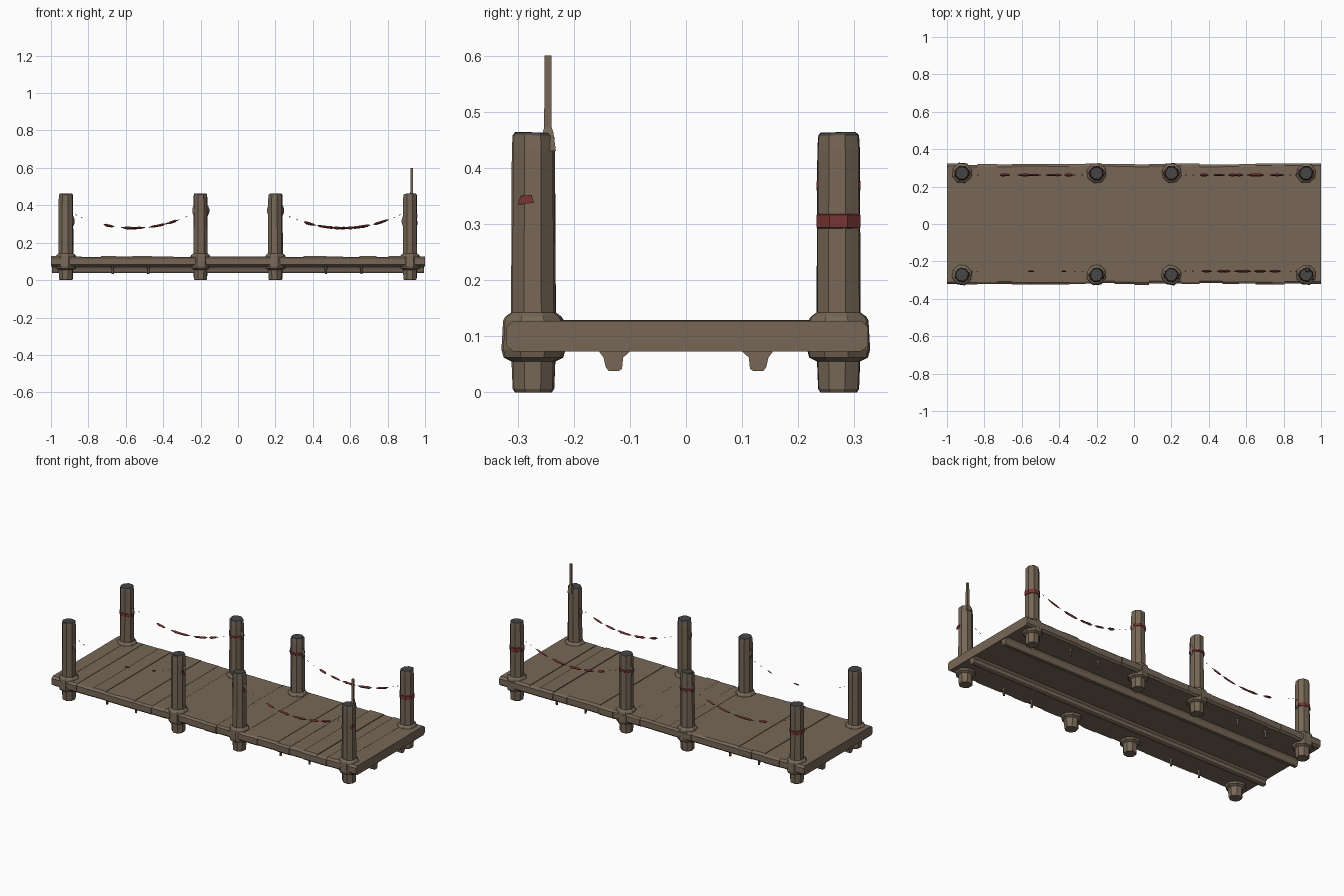
import bpy, bmesh, math, random
from mathutils import Vector

if "Cube" in bpy.data.objects:
    bpy.data.objects.remove(bpy.data.objects["Cube"])

random.seed(4)


def material(name, rgb):
    m = bpy.data.materials.new(name)
    m.diffuse_color = (*rgb, 1)
    m.use_nodes = True
    m.node_tree.nodes["Principled BSDF"].inputs["Base Color"].default_value = m.diffuse_color
    return m


WOOD = material("weathered wood", (0.185, 0.137, 0.095))
RED = material("faded red rope", (0.19, 0.035, 0.035))
DARK = material("dark post end", (0.06, 0.06, 0.062))


def finish(name, bm, *mats):
    bmesh.ops.recalc_face_normals(bm, faces=bm.faces)
    me = bpy.data.meshes.new(name)
    bm.to_mesh(me)
    bm.free()
    for m in mats:
        me.materials.append(m)
    ob = bpy.data.objects.new(name, me)
    bpy.context.collection.objects.link(ob)
    return ob


def prism(bm, profile, x0, x1):
    """Extrude a (y, z) profile along x."""
    a = [bm.verts.new((x0, y, z)) for y, z in profile]
    b = [bm.verts.new((x1, y, z)) for y, z in profile]
    n = len(profile)
    bm.faces.new(a)
    bm.faces.new(b[::-1])
    for i in range(n):
        bm.faces.new((a[i], a[(i + 1) % n], b[(i + 1) % n], b[i]))


def lathe(bm, cx, cy, rings, sides=8, wobble=0.0, turn=0.0):
    """Stack (radius, z) rings into a closed, slightly uneven column."""
    jit = [1 + random.uniform(-wobble, wobble) for _ in range(sides)]
    loops = []
    for r, z in rings:
        loops.append([bm.verts.new((
            cx + r * jit[i] * math.cos(turn + math.tau * i / sides),
            cy + r * jit[i] * math.sin(turn + math.tau * i / sides), z))
            for i in range(sides)])
    for a, b in zip(loops, loops[1:]):
        for i in range(sides):
            j = (i + 1) % sides
            bm.faces.new((a[i], a[j], b[j], b[i]))
    bm.faces.new(loops[0][::-1])
    bm.faces.new(loops[-1])


# Deck: cross planks butted together with slightly uneven ends and heights
bm = bmesh.new()
count = 22
cuts = [-1] + [-1 + 2 * (i + random.uniform(-0.25, 0.25)) / count
               for i in range(1, count)] + [1]
for x0, x1 in zip(cuts, cuts[1:]):
    f, b = random.uniform(0.316, 0.325), random.uniform(0.316, 0.325)
    t = random.uniform(0.124, 0.129)
    prism(bm, [(-f, 0.083), (-f + 0.012, 0.073), (b - 0.012, 0.073), (b, 0.083),
               (b, 0.117), (b - 0.012, t), (-f + 0.012, t), (-f, 0.117)], x0, x1)
finish("deck_planks", bm, WOOD)

# Two tapered support beams under the deck
bm = bmesh.new()
for s in (-1, 1):
    prism(bm, [(s * 0.095, 0.077), (s * 0.112, 0.062), (s * 0.114, 0.042), (s * 0.12, 0.038),
               (s * 0.138, 0.038), (s * 0.143, 0.045), (s * 0.147, 0.062),
               (s * 0.158, 0.077)], -0.995, 0.995)
finish("under_beams", bm, WOOD)

# Small pegs below the deck
bm = bmesh.new()
for x in (-0.67, -0.48, 0.47, 0.66):
    for y in (-0.27, 0.27):
        lathe(bm, x, y, [(0.006, 0.032), (0.007, 0.06), (0.013, 0.076)], 6)
finish("deck_pegs", bm, WOOD)

# Eight posts with collars above and below the deck and dark end grain on top
POSTS = [(x, y) for x in (-0.92, -0.2, 0.2, 0.92) for y in (-0.272, 0.272)]
for n, (x, y) in enumerate(POSTS):
    bm = bmesh.new()
    turn = math.pi / 8 + random.uniform(-0.15, 0.15)
    lathe(bm, x, y, [(0.033, 0.0), (0.037, 0.006), (0.039, 0.055), (0.053, 0.062),
                     (0.057, 0.076), (0.054, 0.128), (0.05, 0.135), (0.040, 0.142),
                     (0.039, 0.30), (0.0385, 0.432), (0.037, 0.457), (0.033, 0.462)],
          8, 0.04, turn)
    sx, sy = random.uniform(-0.06, 0.06), random.uniform(-0.06, 0.06)
    for v in bm.verts:
        if v.co.z > 0.455:                      # slanted saw cut
            v.co.z += sx * (v.co.x - x) + sy * (v.co.y - y)
    bm.normal_update()
    for f in bm.faces:
        if f.calc_center_median().z > 0.455:
            f.material_index = 1
    finish(f"post_{n + 1}", bm, WOOD, DARK)

# Knot bulges where the ropes are tied to the posts
bm = bmesh.new()
for x, y in POSTS:
    for s in (-1, 1):
        if abs(x) > 0.5 and s * x > 0:
            continue
        z = 0.372 if abs(x) < 0.5 else 0.315
        lathe(bm, x + s * 0.034, y, [(0.005, z - 0.028), (0.013, z - 0.008),
                                     (0.013, z + 0.008), (0.005, z + 0.028)], 5)
finish("rope_knots", bm, WOOD)

# Red rope wraps: full bands on the back corners, thin ones elsewhere
bm = bmesh.new()
for x, y, z, h in [(0.92, 0.272, 0.305, 0.011), (-0.92, 0.272, 0.305, 0.009),
                   (0.2, 0.272, 0.37, 0.006), (-0.2, 0.272, 0.365, 0.005)]:
    lathe(bm, x, y, [(0.039, z - h - 0.002), (0.0425, z - h), (0.0425, z + h),
                     (0.039, z + h + 0.002)], 8, 0, math.pi / 8)
finish("rope_wraps", bm, RED)

# Faded red patches on the front posts
bm = bmesh.new()
for x, y, z in [(0.9575, -0.285, 0.342), (0.2385, -0.28, 0.37), (-0.1615, -0.28, 0.37)]:
    prism(bm, [(y - 0.015, z - 0.008), (y + 0.014, z - 0.004), (y + 0.01, z + 0.01),
               (y - 0.01, z + 0.008)], x - 0.006, x + 0.002)
finish("red_patches", bm, RED)


# Broken sagging ropes: pointed diamond-section slivers along a shallow arc
def rope_point(x, y):
    c = math.copysign(0.56, x)
    return Vector((x, y, 0.278 + 0.75 * (x - c) ** 2))


def sliver(bm, y, x0, x1, r):
    steps = 4
    rings = []
    for i in range(1, steps):
        p = rope_point(x0 + (x1 - x0) * i / steps, y)
        k = r * random.uniform(0.75, 1.1)
        rings.append([bm.verts.new(p + Vector(d) * k) for d in
                      ((0, 1, 0), (0, 0, 1), (0, -1, 0), (0, 0, -1))])
    ends = [bm.verts.new(rope_point(x, y)) for x in (x0, x1)]
    for a, b in zip(rings, rings[1:]):
        for i in range(4):
            bm.faces.new((a[i], a[(i + 1) % 4], b[(i + 1) % 4], b[i]))
    for tip, ring in zip(ends, (rings[0], rings[-1])):
        for i in range(4):
            bm.faces.new((tip, ring[i], ring[(i + 1) % 4]))


ROPES = {
    "back_left_rope": (0.262, [(-0.72, -0.66), (-0.63, -0.49), (-0.48, -0.38), (-0.375, -0.32)]),
    "back_right_rope": (0.262, [(0.35, 0.4), (0.42, 0.49), (0.5, 0.59), (0.6, 0.7), (0.72, 0.81)]),
    "front_left_rope": (-0.252, [(-0.57, -0.53), (-0.39, -0.36)]),
    "front_right_rope": (-0.252, [(0.36, 0.42), (0.44, 0.52), (0.53, 0.63), (0.64, 0.71),
                                  (0.72, 0.79)]),
}
for name, (y, spans) in ROPES.items():
    bm = bmesh.new()
    for x0, x1 in spans:
        sliver(bm, y, x0, x1, 0.004 if name == "front_left_rope" else 0.0075)
    s = -1 if "left" in name else 1
    for x in (0.27, 0.31, 0.83, 0.86):          # stray fibres near the posts
        sliver(bm, y, s * x, s * (x + 0.012), 0.002)
    finish(name, bm, RED)

# Thin upright rod on the front right post
bm = bmesh.new()
lathe(bm, 0.928, -0.246, [(0.02, 0.43), (0.014, 0.462), (0.0095, 0.472), (0.009, 0.6)],
      4, 0, math.pi / 4)
finish("thin_rod", bm, WOOD)
